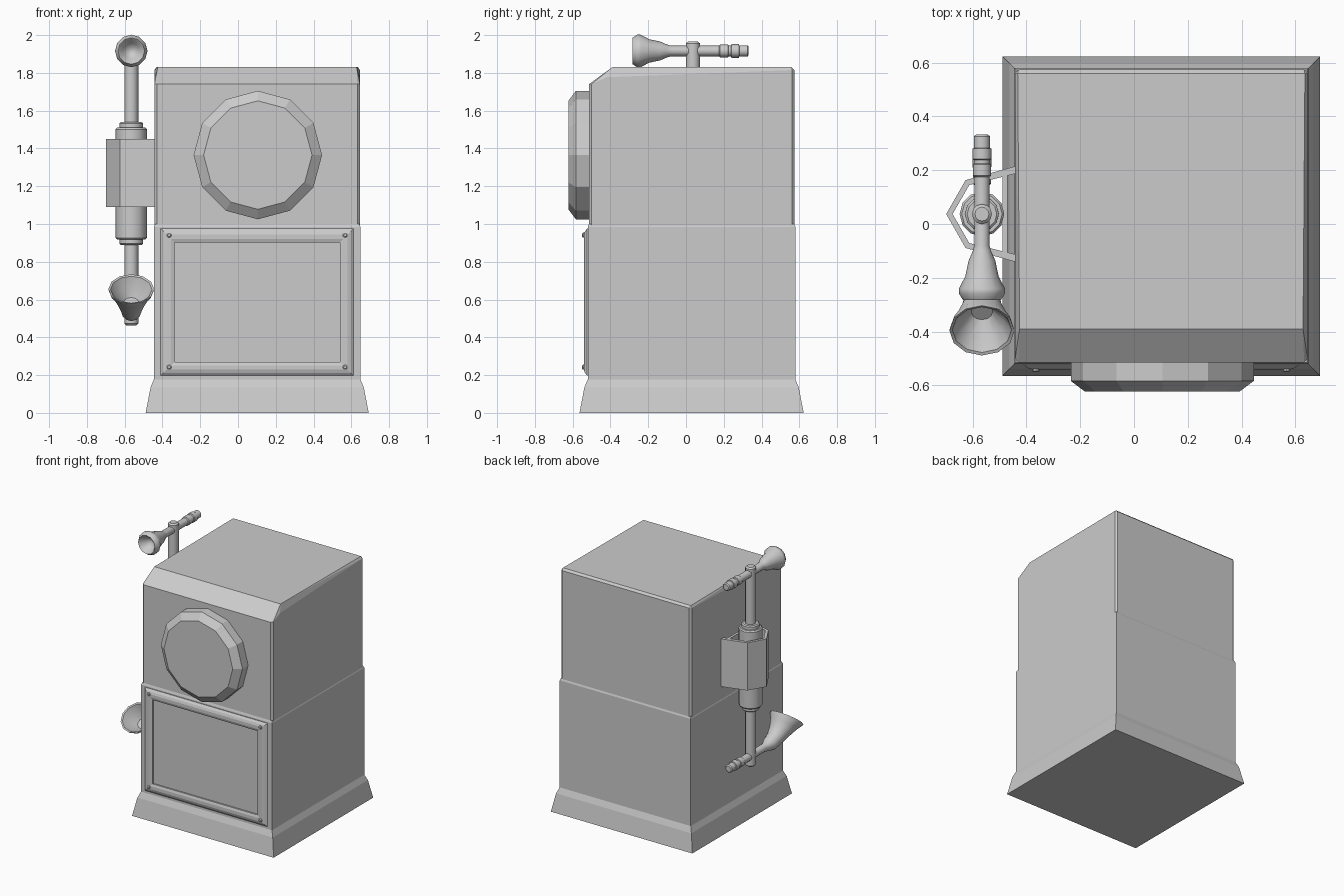
import bpy, bmesh, math
from mathutils import Vector, Matrix

old = bpy.data.objects.get("Cube")
if old:
    bpy.data.objects.remove(old)

grey = bpy.data.materials.new("plain_grey")
grey.use_nodes = True
COLOUR = (0.6, 0.6, 0.6, 1)
grey.diffuse_color = COLOUR
grey.node_tree.nodes["Principled BSDF"].inputs["Base Color"].default_value = COLOUR


def finish(bm, name, smooth=None):
    bmesh.ops.recalc_face_normals(bm, faces=bm.faces)
    me = bpy.data.meshes.new(name)
    bm.to_mesh(me)
    bm.free()
    me.materials.append(grey)
    ob = bpy.data.objects.new(name, me)
    bpy.context.collection.objects.link(ob)
    if smooth:
        bpy.ops.object.select_all(action="DESELECT")
        ob.select_set(True)
        bpy.context.view_layer.objects.active = ob
        bpy.ops.object.shade_smooth_by_angle(angle=math.radians(smooth))
    return ob


def loft(name, loops, smooth=None, caps=True, closed=False):
    """Skin a list of point loops of equal length."""
    bm = bmesh.new()
    rows = [[bm.verts.new(p) for p in loop] for loop in loops]
    pairs = list(zip(rows, rows[1:])) + ([(rows[-1], rows[0])] if closed else [])
    n = len(rows[0])
    for a, b in pairs:
        for i in range(n):
            j = (i + 1) % n
            bm.faces.new((a[i], a[j], b[j], b[i]))
    if caps and not closed:
        bm.faces.new(rows[0])
        bm.faces.new(rows[-1])
    return finish(bm, name, smooth)


def ring(centre, radius, axis, n=12):
    """Circle of points around an axis that lies in the YZ plane."""
    side = Vector((1, 0, 0))
    up = axis.normalized().cross(side)
    return [Vector(centre) + radius * (math.cos(t) * side + math.sin(t) * up)
            for t in (2 * math.pi * i / n for i in range(n))]


def rect(x0, x1, z0, z1, inset, y):
    return [(x0 + inset, y, z0 + inset), (x1 - inset, y, z0 + inset),
            (x1 - inset, y, z1 - inset), (x0 + inset, y, z1 - inset)]


# Cabinet limits
X0, X1, Y0, Y1 = -0.445, 0.648, -0.52, 0.579

# Lower cabinet with flared plinth
plan = []
for z, grow in ((0, 0.044), (0.135, 0.018), (0.178, 0), (0.985, 0), (1.0, -0.006)):
    plan.append([(X0 - grow, Y0 - grow, z), (X1 + grow, Y0 - grow, z),
                 (X1 + grow, Y1 + grow, z), (X0 - grow, Y1 + grow, z)])
loft("lower_cabinet", plan)

# Upper cabinet: bevelled corners and a sloping front top edge
bm = bmesh.new()
F, B, C = Y0 + 0.006, Y1 - 0.005, 0.013
for x, s in ((X0 + 0.003, 1), (X1 - 0.003, -1)):
    for p in ((x + s * C, F, 0.99), (x, F + C, 0.99), (x + s * C, F, 1.74),
              (x, F + C, 1.74), (x, -0.42, 1.777), (x + s * 0.017, -0.39, 1.83),
              (x + s * C, B, 0.99), (x, B - C, 0.99), (x + s * C, B, 1.815),
              (x, B - C, 1.815), (x + s * 0.01, B - 0.015, 1.83)):
        bm.verts.new(p)
bmesh.ops.convex_hull(bm, input=bm.verts[:])
bmesh.ops.dissolve_limit(bm, angle_limit=0.02, verts=bm.verts[:], edges=bm.edges[:])
finish(bm, "upper_cabinet")

# Round dial on the front
front = Vector((0, -1, 0))
loft("dial", [ring((0.105, y, 1.365), r, front)
              for y, r in ((-0.5, 0.34), (-0.583, 0.34), (-0.623, 0.287))])

# Framed panel
P = (-0.41, 0.612, 0.197, 0.976)
loft("panel_frame", [rect(*P, i, y) for i, y in
                     ((0, -0.51), (0, -0.523), (0.015, -0.535), (0.032, -0.541),
                      (0.055, -0.541), (0.073, -0.535), (0.073, -0.51))], closed=True)
loft("panel", [rect(*P, 0.06, y) for y in (-0.51, -0.524)])
for x in (P[0] + 0.045, P[1] - 0.045):
    for z in (P[2] + 0.045, P[3] - 0.035):
        loft("panel_screw", [ring((x, y, z), r, front, 8) for y, r in
                             ((-0.53, 0.013), (-0.546, 0.013), (-0.55, 0.008))])

# Open bracket holding the handset
HX, HY = -0.565, 0.037
outer = [(-0.44, 0.178), (-0.626, 0.126), (-0.698, 0), (-0.626, -0.126), (-0.44, -0.178)]
inner = [(-0.44, 0.150), (-0.612, 0.108), (-0.674, 0), (-0.612, -0.108), (-0.44, -0.150)]
bm = bmesh.new()
for z in (1.09, 1.45):
    for i in range(4):
        quad = (outer[i], outer[i + 1], inner[i + 1], inner[i])
        bm.faces.new([bm.verts.new((x, y + HY, z)) for x, y in quad])
for line in (outer, inner):
    for a, b in zip(line, line[1:]):
        bm.faces.new([bm.verts.new((p[0], p[1] + HY, z))
                      for p, z in ((a, 1.09), (b, 1.09), (b, 1.45), (a, 1.45))])
bmesh.ops.remove_doubles(bm, verts=bm.verts[:], dist=0.0001)
finish(bm, "bracket")
loft("bracket_back", [[(x, HY - 0.15, z), (x, HY + 0.15, z), (x, HY + 0.15, z2), (x, HY - 0.15, z2)]
                      for x, z, z2 in ((-0.489, 1.09, 1.45), (-0.47, 1.09, 1.45))])

# Handset stem, mirrored about the middle of the grip
up = Vector((0, 0, 1))
MID = 1.214
half = [(0.752, 0.0), (0.752, 0.026), (0.742, 0.037), (0.325, 0.037), (0.325, 0.055),
        (0.318, 0.063), (0.296, 0.063), (0.296, 0.075), (0.287, 0.083)]
profile = [(MID + h, r) for h, r in half] + [(MID - h, r) for h, r in reversed(half)]
loft("handset_stem", [ring((HX, HY, z), max(r, 0.001), up) for z, r in profile], 35)

# Ribbed rear end of each bar: y position and radius
tail = [(0.332, 0.022), (0.326, 0.03), (0.282, 0.03), (0.28, 0.036), (0.242, 0.036),
        (0.238, 0.03), (0.225, 0.03), (0.222, 0.034), (0.18, 0.034), (0.175, 0.028),
        (-0.08, 0.028)]


def horn(name, z, shift, bell):
    """Bar with ribbed tail and a flared bell; bell rows are y, z, radius, tilt."""
    rows = [(y + shift, z, r, 0) for y, r in tail] + bell
    loops = []
    for y, zz, r, tilt in rows:
        t = math.radians(tilt)
        loops.append(ring((HX, y, zz), r, Vector((0, -math.cos(t), math.sin(t)))))
    loft(name, loops, 35)


# Earpiece: straight bell
ZT = 1.916
horn("earpiece", ZT, 0, [
    (-0.1, ZT, 0.034, 0), (-0.137, ZT, 0.05, 0), (-0.195, ZT, 0.062, 0),
    (-0.24, ZT, 0.086, 0), (-0.258, ZT, 0.086, 0), (-0.283, ZT, 0.07, 0),
    (-0.278, ZT, 0.063, 0), (-0.235, ZT, 0.042, 0), (-0.215, ZT, 0.012, 0)])

# Mouthpiece: bell bent upward
ZB = 0.535
horn("mouthpiece", ZB, -0.03, [
    (-0.15, 0.533, 0.036, 8), (-0.19, 0.535, 0.052, 20), (-0.25, 0.555, 0.06, 35),
    (-0.31, 0.588, 0.076, 45), (-0.36, 0.625, 0.1, 50), (-0.388, 0.647, 0.119, 50),
    (-0.396, 0.656, 0.121, 50), (-0.393, 0.653, 0.11, 50),
    (-0.36, 0.62, 0.083, 50), (-0.325, 0.585, 0.04, 50)])
